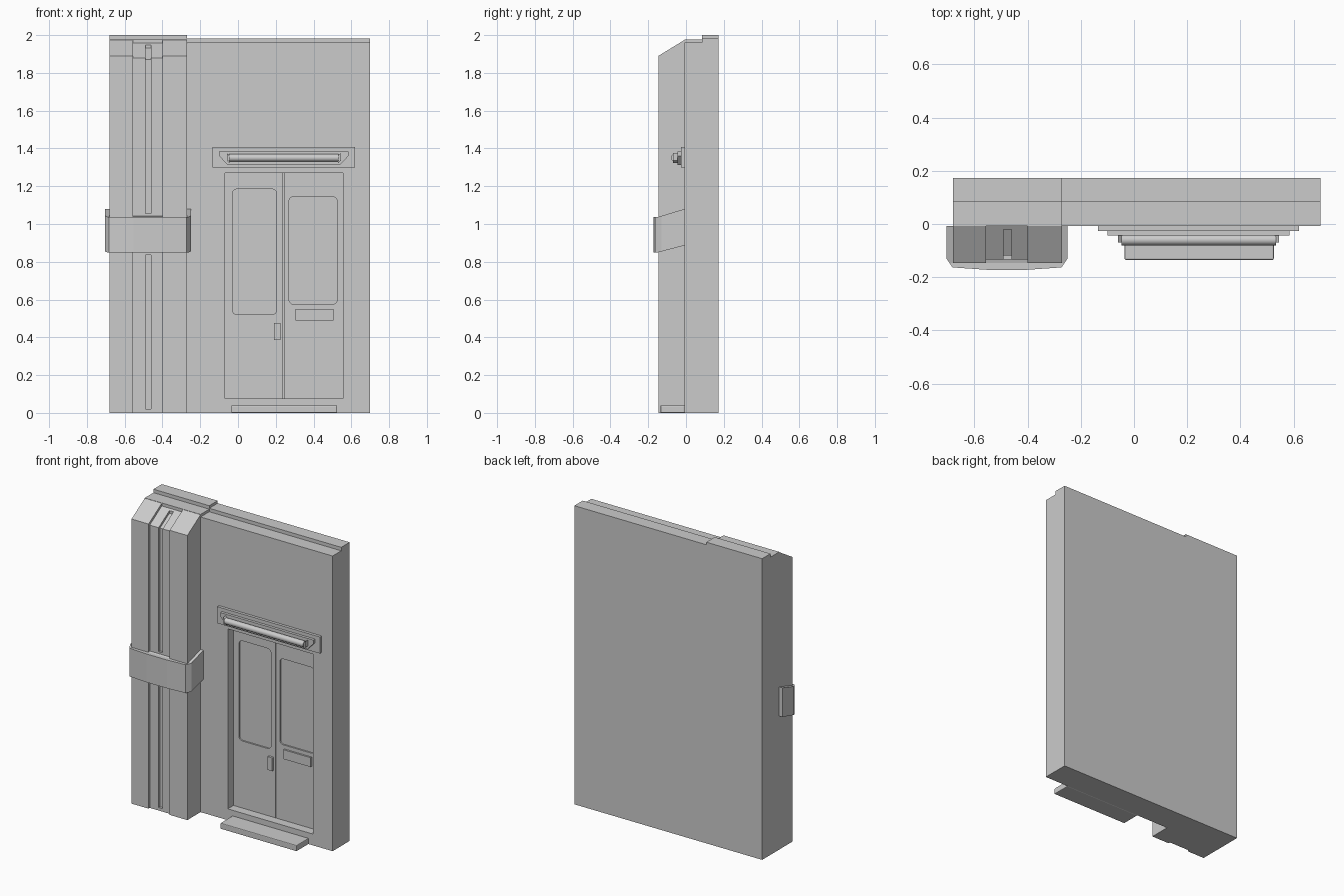
import bpy, bmesh, math

if "Cube" in bpy.data.objects:
    bpy.data.objects.remove(bpy.data.objects["Cube"])

FRONT, BACK = -0.007, 0.172      # wall faces
PX0, PX1 = -0.68, -0.27          # pillar sides


def prism(name, pts, axis, a, b):
    """Extrude a 2D outline along an axis from a to b."""
    place = {'x': lambda u, v, d: (d, u, v),
             'y': lambda u, v, d: (u, d, v),
             'z': lambda u, v, d: (u, v, d)}[axis]
    bm = bmesh.new()
    lo = [bm.verts.new(place(u, v, a)) for u, v in pts]
    hi = [bm.verts.new(place(u, v, b)) for u, v in pts]
    bm.faces.new(lo)
    bm.faces.new(hi[::-1])
    n = len(pts)
    for i in range(n):
        j = (i + 1) % n
        bm.faces.new((lo[i], hi[i], hi[j], lo[j]))
    bmesh.ops.recalc_face_normals(bm, faces=bm.faces)
    me = bpy.data.meshes.new(name)
    bm.to_mesh(me)
    bm.free()
    ob = bpy.data.objects.new(name, me)
    bpy.context.collection.objects.link(ob)
    return ob


def rect(x0, x1, z0, z1, r=0.0, seg=4):
    """Rectangle outline, optionally with rounded corners."""
    if r == 0:
        return [(x0, z0), (x1, z0), (x1, z1), (x0, z1)]
    pts = []
    for k, (cx, cz) in enumerate([(x1 - r, z1 - r), (x0 + r, z1 - r),
                                  (x0 + r, z0 + r), (x1 - r, z0 + r)]):
        for i in range(seg + 1):
            t = math.pi / 2 * (k + i / seg)
            pts.append((cx + r * math.cos(t), cz + r * math.sin(t)))
    return pts


def box(name, x0, x1, y0, y1, z0, z1):
    return prism(name, rect(x0, x1, z0, z1), 'y', y0, y1)


def boolean(target, tool, op='DIFFERENCE'):
    """Apply a boolean and discard the tool object."""
    tool.hide_render = True
    m = target.modifiers.new("cut", 'BOOLEAN')
    m.operation, m.object, m.solver = op, tool, 'EXACT'
    bpy.context.view_layer.objects.active = target
    bpy.ops.object.modifier_apply(modifier=m.name)
    bpy.data.objects.remove(tool, do_unlink=True)


def bevel(ob, width, segments):
    m = ob.modifiers.new("bevel", 'BEVEL')
    m.width, m.segments = width, segments


# Wall slabs with a stepped top edge
def wall_profile(z_front, z_back):
    return [(FRONT, 0), (BACK, 0), (BACK, z_back), (0.084, z_back),
            (0.084, z_front), (FRONT, z_front)]


wall = prism("wall", wall_profile(1.96, 1.983), 'x', PX1, 0.70)
prism("pillar_backing", wall_profile(1.977, 2.0), 'x', PX0, PX1)

# Doorway opening and the two door leaves
boolean(wall, box("doorway_cutter", -0.07, 0.555, -0.1, 0.09, 0.075, 1.27))
DOOR = 0.053
leaves = [("left_door", -0.07, 0.239, (-0.03, 0.205, 0.52, 1.185)),
          ("right_door", 0.243, 0.555, (0.27, 0.525, 0.575, 1.145))]
for name, x0, x1, window in leaves:
    leaf = box(name, x0, x1, DOOR, 0.09, 0.075, 1.27)
    boolean(leaf, prism("window_cutter", rect(*window, r=0.025), 'y', 0.0, DOOR + 0.01))

# Door fittings
box("door_handle", 0.19, 0.225, DOOR - 0.015, DOOR, 0.387, 0.475)
box("letter_plate", 0.305, 0.505, DOOR - 0.012, DOOR, 0.488, 0.55)

# Doorstep
bevel(box("doorstep", -0.035, 0.525, -0.135, FRONT, 0.0, 0.04), 0.005, 2)

# Pillar: two outer ribs and a sunken channel, all with sloped tops
for name, x0, x1 in [("pillar_left_rib", PX0, -0.555), ("pillar_right_rib", -0.40, PX1)]:
    prism(name, [(-0.146, 0), (FRONT, 0), (FRONT, 1.975), (-0.146, 1.89)], 'x', x0, x1)
channel = prism("pillar_channel", [(-0.133, 0), (FRONT, 0), (FRONT, 1.957), (-0.133, 1.878)],
                'x', -0.555, -0.40)

# Narrow grooves in the channel, the upper one running over the slope
lower = [(-0.2, 0.02), (-0.118, 0.02), (-0.118, 0.835), (-0.2, 0.835)]
upper = [(-0.2, 1.055), (-0.118, 1.055), (-0.118, 1.87), (-0.02, 1.931),
         (-0.02, 2.1), (-0.2, 2.1)]
for outline in (lower, upper):
    boolean(channel, prism("groove_cutter", outline, 'x', -0.49, -0.46))

# Band around the pillar: side profile trimmed by a chamfered plan
band = prism("pillar_band", [(-0.2, 0.85), (-0.146, 0.85), (FRONT, 0.887), (FRONT, 1.08),
                             (-0.146, 1.038), (-0.2, 1.038)], 'x', -0.8, -0.15)
half = [(0.227, 0.05), (0.227, -0.13), (0.205, -0.163), (0.075, -0.172)]
plan = [(-0.477 + u, v) for u, v in half] + [(-0.477 - u, v) for u, v in reversed(half)]
boolean(band, prism("band_trimmer", plan, 'z', 0.5, 1.5), 'INTERSECT')

# Lamp over the door: back plate, shaped housing, end brackets and tube
LX = 0.2425
box("lamp_plate", LX - 0.377, LX + 0.377, -0.026, FRONT, 1.298, 1.408)
hx = [(0.342, 1.385), (0.342, 1.36), (0.297, 1.312)]
prism("lamp_housing", [(LX + u, z) for u, z in hx] + [(LX - u, z) for u, z in reversed(hx)],
      'y', -0.044, -0.026)
for name, s in (("lamp_bracket_left", -1), ("lamp_bracket_right", 1)):
    prism(name, [(LX + s * u, z) for u, z in
                 [(0.302, 1.375), (0.302, 1.335), (0.287, 1.322), (0.287, 1.362)]],
          'y', -0.07, -0.044)
ring = [(-0.06 + 0.02 * math.cos(2 * math.pi * i / 16),
         1.35 + 0.02 * math.sin(2 * math.pi * i / 16)) for i in range(16)]
tube = prism("lamp_tube", ring, 'x', LX - 0.29, LX + 0.29)
bpy.ops.object.select_all(action='DESELECT')
tube.select_set(True)
bpy.context.view_layer.objects.active = tube
bpy.ops.object.shade_smooth_by_angle(angle=math.radians(40))
